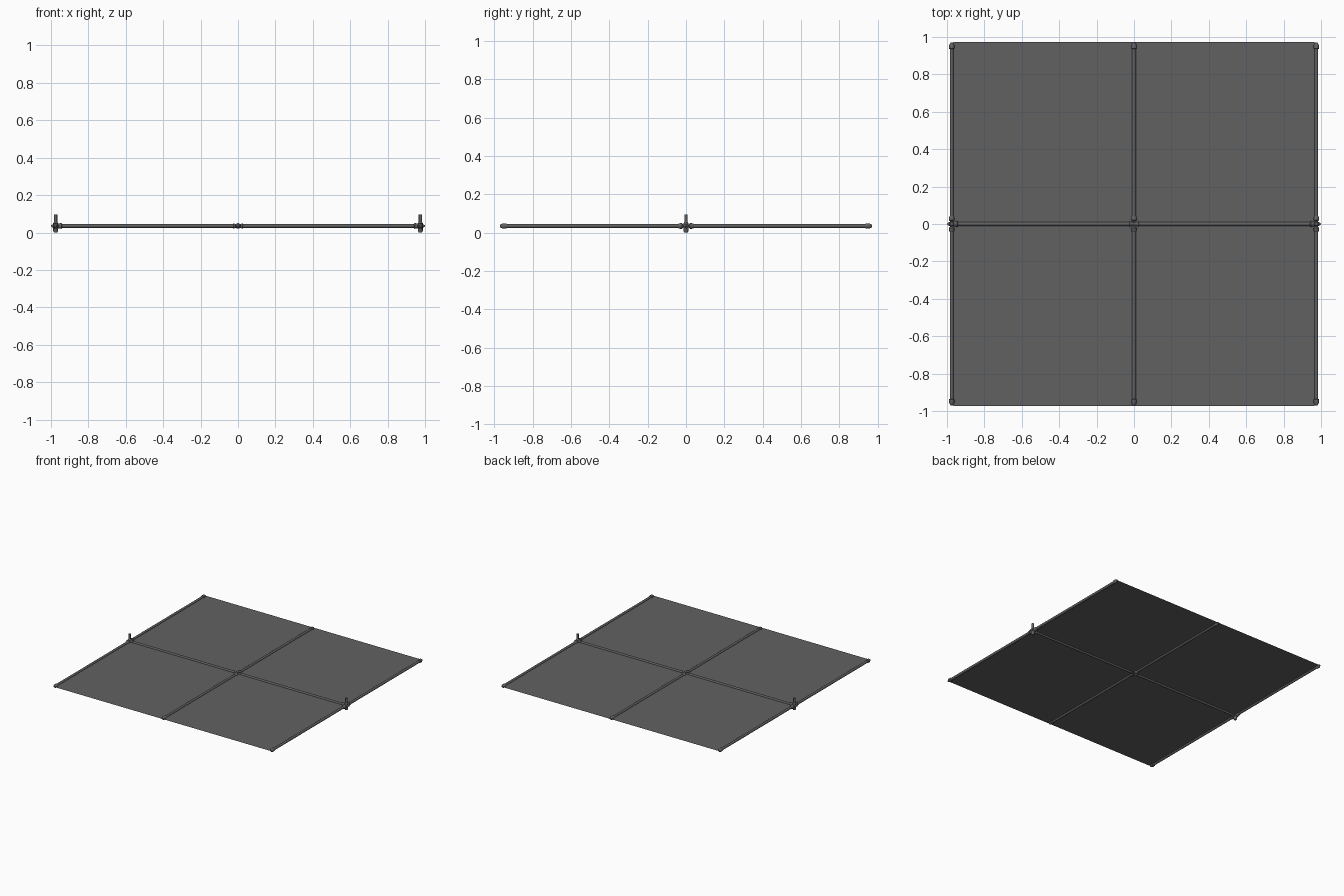
import bpy, bmesh
from mathutils import Vector

if "Cube" in bpy.data.objects:
    bpy.data.objects.remove(bpy.data.objects["Cube"])

Z = 0.035
SEG = 16

dark = bpy.data.materials.new("dark_grey")
dark.diffuse_color = (0.12, 0.12, 0.12, 1)
dark.use_nodes = True
dark.node_tree.nodes["Principled BSDF"].inputs["Base Color"].default_value = dark.diffuse_color


def finish(name, bm, smooth=True):
    me = bpy.data.meshes.new(name)
    bm.to_mesh(me)
    bm.free()
    me.materials.append(dark)
    ob = bpy.data.objects.new(name, me)
    bpy.context.collection.objects.link(ob)
    if smooth:
        bpy.ops.object.select_all(action='DESELECT')
        ob.select_set(True)
        bpy.context.view_layer.objects.active = ob
        bpy.ops.object.shade_smooth_by_angle()
    return ob


def turned(name, origin, direction, profile):
    """Turned part: profile is (distance along direction, radius) pairs."""
    bm = bmesh.new()
    q = Vector((0, 0, 1)).rotation_difference(Vector(direction))
    import math
    rings = []
    for d, r in profile:
        rings.append([bm.verts.new(Vector(origin) + q @ Vector(
            (r * math.cos(2 * math.pi * i / SEG), r * math.sin(2 * math.pi * i / SEG), d)))
            for i in range(SEG)])
    for a, b in zip(rings, rings[1:]):
        for i in range(SEG):
            j = (i + 1) % SEG
            bm.faces.new((a[i], a[j], b[j], b[i]))
    bm.faces.new(rings[0][::-1])
    bm.faces.new(rings[-1])
    return finish(name, bm)


# Thin sheet with clipped corners
bm = bmesh.new()
x, y, c = 0.985, 0.972, 0.02
pts = [(x - c, -y), (x, -y + c), (x, y - c), (x - c, y),
       (-x + c, y), (-x, y - c), (-x, -y + c), (-x + c, -y)]
bm.faces.new([bm.verts.new((a, b, Z)) for a, b in pts])
finish("panel_sheet", bm, False)

# Rods along y: tapered socket near the middle, capped outer end
rod_profile = [(0.014, 0.007), (0.022, 0.015), (0.036, 0.014), (0.042, 0.010),
               (0.935, 0.010), (0.937, 0.014), (0.956, 0.014), (0.970, 0.006)]
for sx, side in ((-0.975, "left"), (0, "middle"), (0.975, "right")):
    for sy, end in ((-1, "front"), (1, "back")):
        turned(f"{side}_{end}_rod", (sx, 0, Z), (0, sy, 0), rod_profile)

# Cross rods along x, meeting at the centre with small flared fittings
cross_profile = [(0.0, 0.006), (0.010, 0.009), (0.024, 0.014), (0.030, 0.010),
                 (0.940, 0.010), (0.945, 0.015), (0.960, 0.014), (0.970, 0.008)]
for s, side in ((-1, "left"), (1, "right")):
    turned(f"{side}_cross_rod", (0, 0, Z), (s, 0, 0), cross_profile)
    # Joint post with a wider lower collar and a small outward pin
    turned(f"{side}_post", (s * 0.975, 0, 0), (0, 0, 1),
           [(0, 0.009), (0.008, 0.013), (0.050, 0.013), (0.056, 0.009), (0.095, 0.009)])
    turned(f"{side}_pin", (s * 0.975, 0, Z), (s, 0, 0),
           [(0, 0.010), (0.014, 0.010), (0.025, 0.003)])
